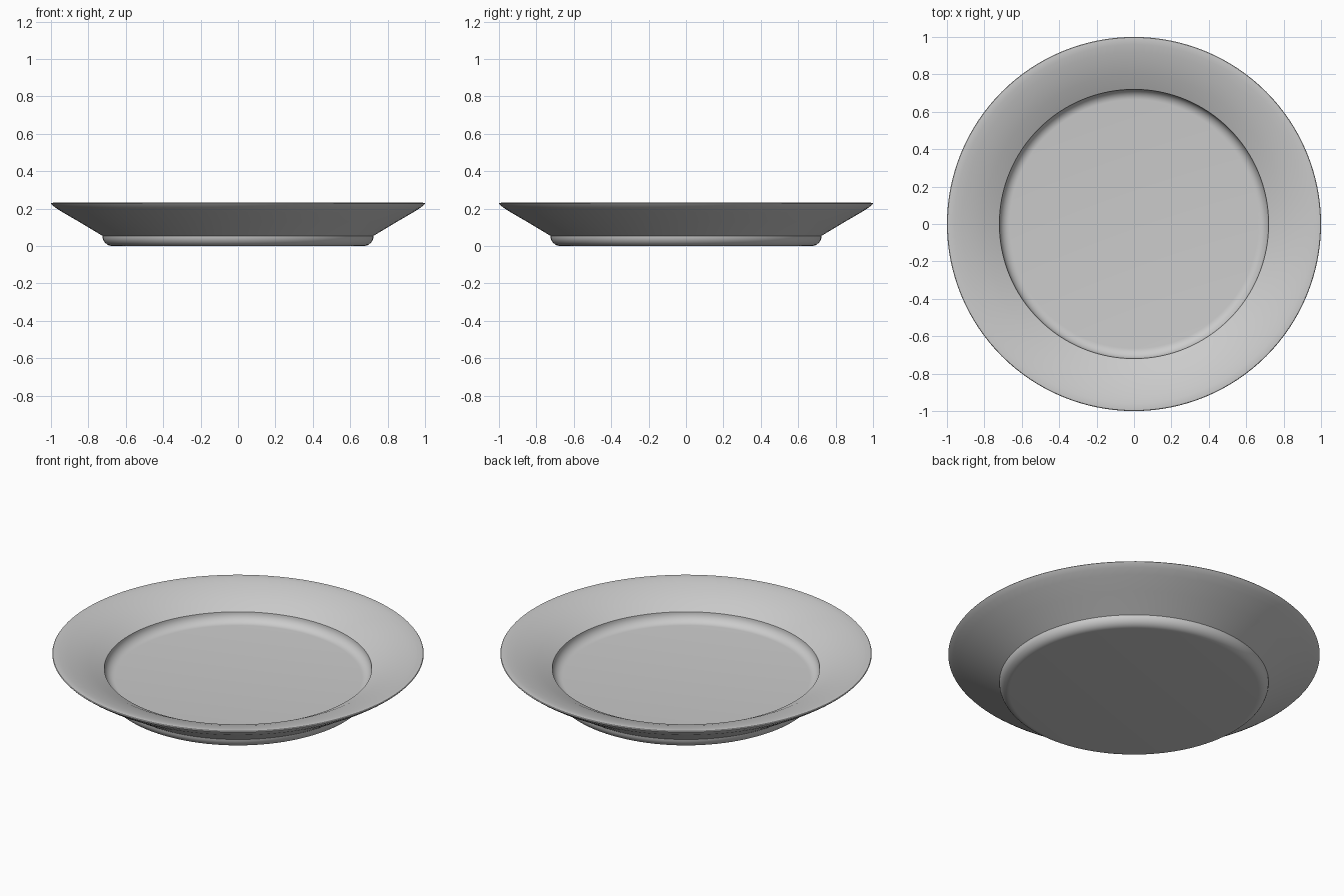
import bpy, bmesh, math

if "Cube" in bpy.data.objects:
    bpy.data.objects.remove(bpy.data.objects["Cube"])

SEGMENTS = 128


def fillet(cx, cz, r, steps=8):
    """Quarter arc from straight down to straight outward."""
    return [(cx + r * math.sin(a), cz - r * math.cos(a))
            for a in (math.pi / 2 * i / steps for i in range(steps + 1))]


# Underside: flat foot, rounded foot edge, flared rim
under = [(0, 0)] + fillet(0.67, 0.055, 0.055) + [
    (0.85, 0.13), (0.94, 0.182), (0.975, 0.205), (0.993, 0.219), (1.0, 0.227)]

# Upper side: rim easing inward, rounded well wall, flat floor
upper = [(0.997, 0.231), (0.985, 0.232), (0.96, 0.229), (0.92, 0.220), (0.87, 0.205),
         (0.80, 0.180)] + fillet(0.665, 0.140, 0.055)[::-1] + [(0, 0.085)]

# Plate: lathe the closed profile
bm = bmesh.new()
verts = [bm.verts.new((x, 0, z)) for x, z in under + upper]
edges = [bm.edges.new(pair) for pair in zip(verts, verts[1:])]
bmesh.ops.spin(bm, geom=verts + edges, cent=(0, 0, 0), axis=(0, 0, 1),
               angle=2 * math.pi, steps=SEGMENTS, use_merge=True)
bmesh.ops.remove_doubles(bm, verts=bm.verts[:], dist=0.0001)
bmesh.ops.recalc_face_normals(bm, faces=bm.faces[:])

mesh = bpy.data.meshes.new("plate")
bm.to_mesh(mesh)
bm.free()
plate = bpy.data.objects.new("plate", mesh)
bpy.context.collection.objects.link(plate)
bpy.context.view_layer.objects.active = plate
plate.select_set(True)
bpy.ops.object.shade_smooth_by_angle(angle=math.radians(30))
